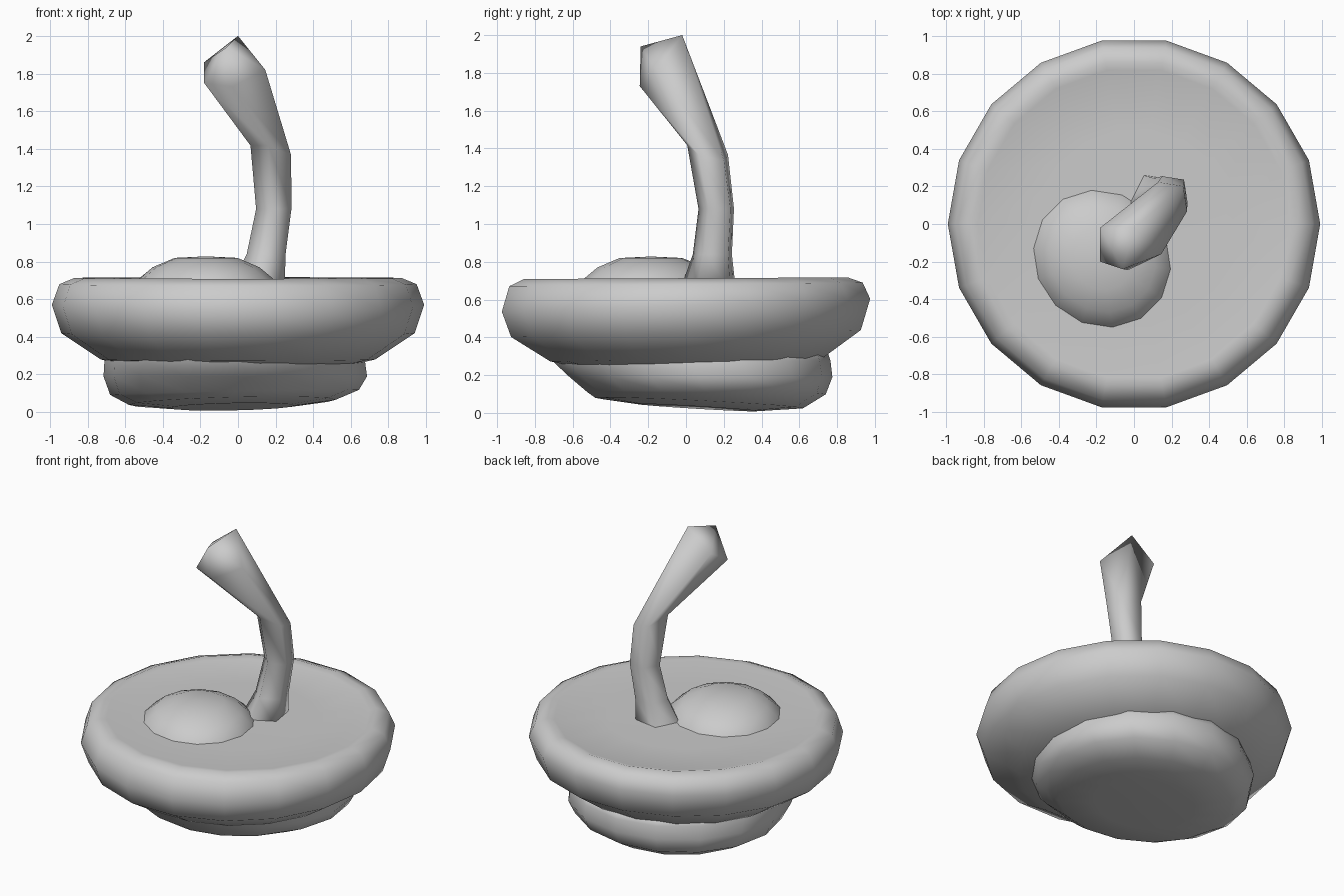
import bpy, bmesh
from math import sin, cos, pi, radians
from mathutils import Vector

if "Cube" in bpy.data.objects:
    bpy.data.objects.remove(bpy.data.objects["Cube"])


def loft(name, rings, start, end, angle):
    """Skin a list of equal-length point rings; close each end on a point."""
    bm = bmesh.new()
    loops = [[bm.verts.new(p) for p in ring] for ring in rings]
    n = len(loops[0])
    for a, b in zip(loops, loops[1:]):
        for i in range(n):
            j = (i + 1) % n
            bm.faces.new((a[i], a[j], b[j], b[i]))
    for loop, tip in ((loops[0], start), (loops[-1], end)):
        v = bm.verts.new(tip)
        for i in range(n):
            bm.faces.new((loop[i], loop[(i + 1) % n], v))
    bmesh.ops.recalc_face_normals(bm, faces=bm.faces)
    mesh = bpy.data.meshes.new(name)
    bm.to_mesh(mesh)
    bm.free()
    obj = bpy.data.objects.new(name, mesh)
    bpy.context.collection.objects.link(obj)
    bpy.ops.object.select_all(action='DESELECT')
    obj.select_set(True)
    bpy.context.view_layer.objects.active = obj
    bpy.ops.object.shade_smooth_by_angle(angle=radians(angle))
    return obj


def ellipse(cx, cy, rx, ry, z, n=16, slope=(0.0, 0.0), dent=0.0, turn=0.0):
    """Ring that can lean, be turned, or be pushed in at its front right."""
    ring = []
    for i in range(n):
        a = 2 * pi * i / n
        k = 1 - dent * max(0.0, cos(a + pi / 4)) ** 2
        u, v = rx * k * cos(a), ry * k * sin(a)
        x, y = u * cos(turn) - v * sin(turn), u * sin(turn) + v * cos(turn)
        ring.append(Vector((cx + x, cy + y, z + slope[0] * x + slope[1] * y)))
    return ring


# Wide rounded disc with a flat top
disc_profile = [(0.5, 0.70, 0.0), (0.83, 0.705, 0.0), (0.87, 0.713, 0.005),
                (0.95, 0.68, 0.01), (0.99, 0.57, 0.035), (0.94, 0.42, 0.02),
                (0.73, 0.28, 0.01), (0.5, 0.225, 0.0)]
loft("disc", [ellipse(0, 0, r, r, z, 18, (0, s)) for r, z, s in disc_profile],
     (0, 0, 0.70), (0, 0, 0.225), 80)

# Uneven base, undercut at the front and lowest at the back left
base_rings = [ellipse(0, 0.0, 0.70, 0.75, 0.32, dent=0.1),
              ellipse(0, 0.01, 0.71, 0.755, 0.275, dent=0.1),
              ellipse(0, 0.065, 0.715, 0.71, 0.19, dent=0.08),
              ellipse(-0.01, 0.10, 0.67, 0.64, 0.105, slope=(0.02, -0.01), dent=0.05),
              ellipse(-0.03, 0.07, 0.55, 0.55, 0.052, slope=(0.025, -0.05)),
              ellipse(-0.03, 0.06, 0.33, 0.32, 0.028, slope=(0.02, -0.06))]
loft("base", base_rings, (0, 0, 0.34), (-0.03, 0.06, 0.04), 80)

# Low dome off to one side of the top, narrower across one diagonal
dome_profile = [(0.385, 0.67), (0.37, 0.705), (0.29, 0.77), (0.17, 0.82)]
loft("dome", [ellipse(-0.17, -0.185, r * 0.94, r * 1.02, z, 14, turn=pi / 4)
              for r, z in dome_profile],
     (-0.17, -0.185, 0.66), (-0.17, -0.185, 0.828), 80)

# Bent five-sided stem flaring to a slanted tip
stem_path = [(0.11, 0.125, 0.66, 0.155, 0.0), (0.155, 0.145, 0.84, 0.11, 0.0),
             (0.195, 0.165, 1.08, 0.1, 0.0), (0.18, 0.12, 1.38, 0.115, -0.4)]
angles = [radians(45 - 72 * i) for i in range(5)]
stem_rings = []
for x, y, z, r, lean in stem_path:
    stem_rings.append([Vector((x + r * cos(a), y + r * sin(a),
                               z + lean * r * cos(a - pi / 4))) for a in angles])
stem_rings.append([Vector(p) for p in ((0.0, -0.02, 2.0), (0.145, -0.16, 1.82),
                                       (-0.03, -0.245, 1.73), (-0.18, -0.2, 1.75),
                                       (-0.18, -0.02, 1.86))])
loft("stem", stem_rings, (0.11, 0.125, 0.65), (-0.06, -0.24, 1.94), 85)
